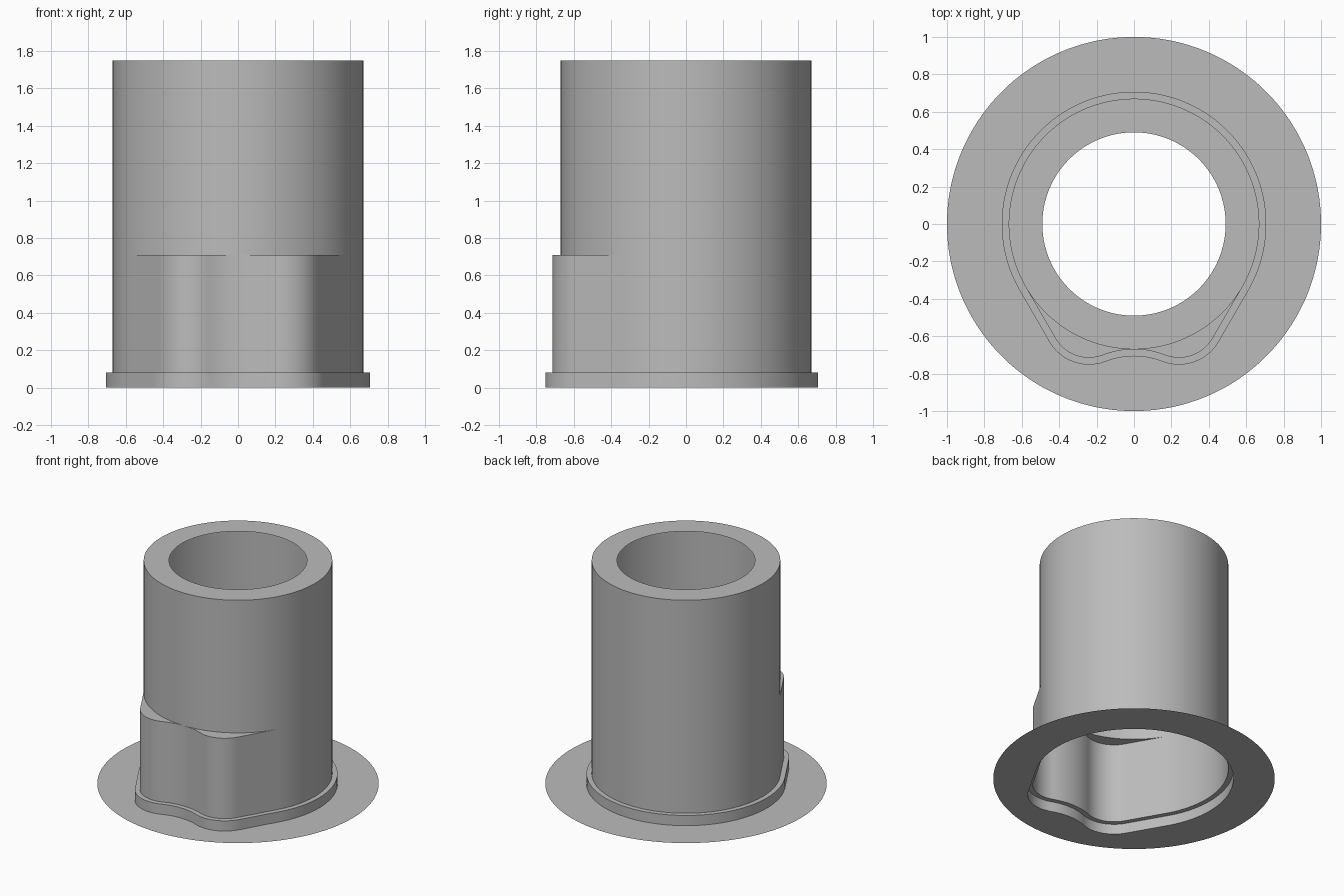
import bpy
import bmesh
from math import sin, cos, radians, hypot

cube = bpy.data.objects.get("Cube")
if cube:
    bpy.data.objects.remove(cube)

TUBE_R, BORE_R, PLATE_R = 0.67, 0.49, 1.0
LOBE_R, LOBE_X, LOBE_Y = 0.209, 0.24, -0.506
VALLEY_R, VALLEY_Y = 0.453, -1.123
RIM = 0.037          # how far the rim stands out from the body
RIM_Z, SHELF_Z, TOP_Z = 0.08, 0.71, 1.75

grey = bpy.data.materials.new("plain_grey")
grey.use_nodes = True
grey.diffuse_color = (0.5, 0.5, 0.5, 1)
grey.node_tree.nodes["Principled BSDF"].inputs["Base Color"].default_value = (0.5, 0.5, 0.5, 1)


def arc(cx, cy, r, start, end, steps):
    angles = [radians(start + (end - start) * i / steps) for i in range(steps + 1)]
    return [(cx + r * cos(a), cy + r * sin(a)) for a in angles]


def straight(p, q, steps):
    return [(p[0] + (q[0] - p[0]) * i / steps, p[1] + (q[1] - p[1]) * i / steps)
            for i in range(1, steps)]


def outline(d=0.0):
    """Round body with two front lobes, grown outward by d."""
    back = arc(0, 0, TUBE_R + d, -30, 210, 120)
    left = arc(-LOBE_X, LOBE_Y, LOBE_R + d, 210, 291.3, 20)
    valley = arc(0, VALLEY_Y, VALLEY_R - d, 111.3, 68.7, 16)[1:-1]
    right = [(-x, y) for x, y in reversed(left)]
    return (back + straight(back[-1], left[0], 10) + left + valley
            + right + straight(right[-1], back[0], 10))


BODY, COLLAR = outline(), outline(RIM)


def circle(r):
    """Circle whose points line up with those of the body outline."""
    return [(x * r / hypot(x, y), y * r / hypot(x, y)) for x, y in BODY]


def loft(name, sections):
    """Skin a list of (outline, height) sections, from outside to inside."""
    bm = bmesh.new()
    loops = [[bm.verts.new((x, y, z)) for x, y in pts] for pts, z in sections]
    n = len(BODY)
    for a, b in zip(loops, loops[1:]):
        for i in range(n):
            j = (i + 1) % n
            bm.faces.new((a[i], a[j], b[j], b[i]))
    bmesh.ops.remove_doubles(bm, verts=bm.verts, dist=0.0002)
    mesh = bpy.data.meshes.new(name)
    bm.to_mesh(mesh)
    bm.free()
    mesh.materials.append(grey)
    obj = bpy.data.objects.new(name, mesh)
    bpy.context.collection.objects.link(obj)
    bpy.ops.object.select_all(action='DESELECT')
    obj.select_set(True)
    bpy.context.view_layer.objects.active = obj
    bpy.ops.object.shade_smooth_by_angle(angle=radians(30))
    return obj


# Thin round plate with an opening shaped like the rim
loft("base_plate", [(circle(PLATE_R), 0), (COLLAR, 0)])

# Low rim around the foot of the body
loft("foot_rim", [(COLLAR, 0), (COLLAR, RIM_Z), (BODY, RIM_Z)])

# Hollow body: lobed lower wall, shelf over the lobes, tube and top ring
tube = circle(TUBE_R)
loft("hollow_body", [(BODY, RIM_Z), (BODY, SHELF_Z), (tube, SHELF_Z),
                     (tube, TOP_Z), (circle(BORE_R), TOP_Z)])
